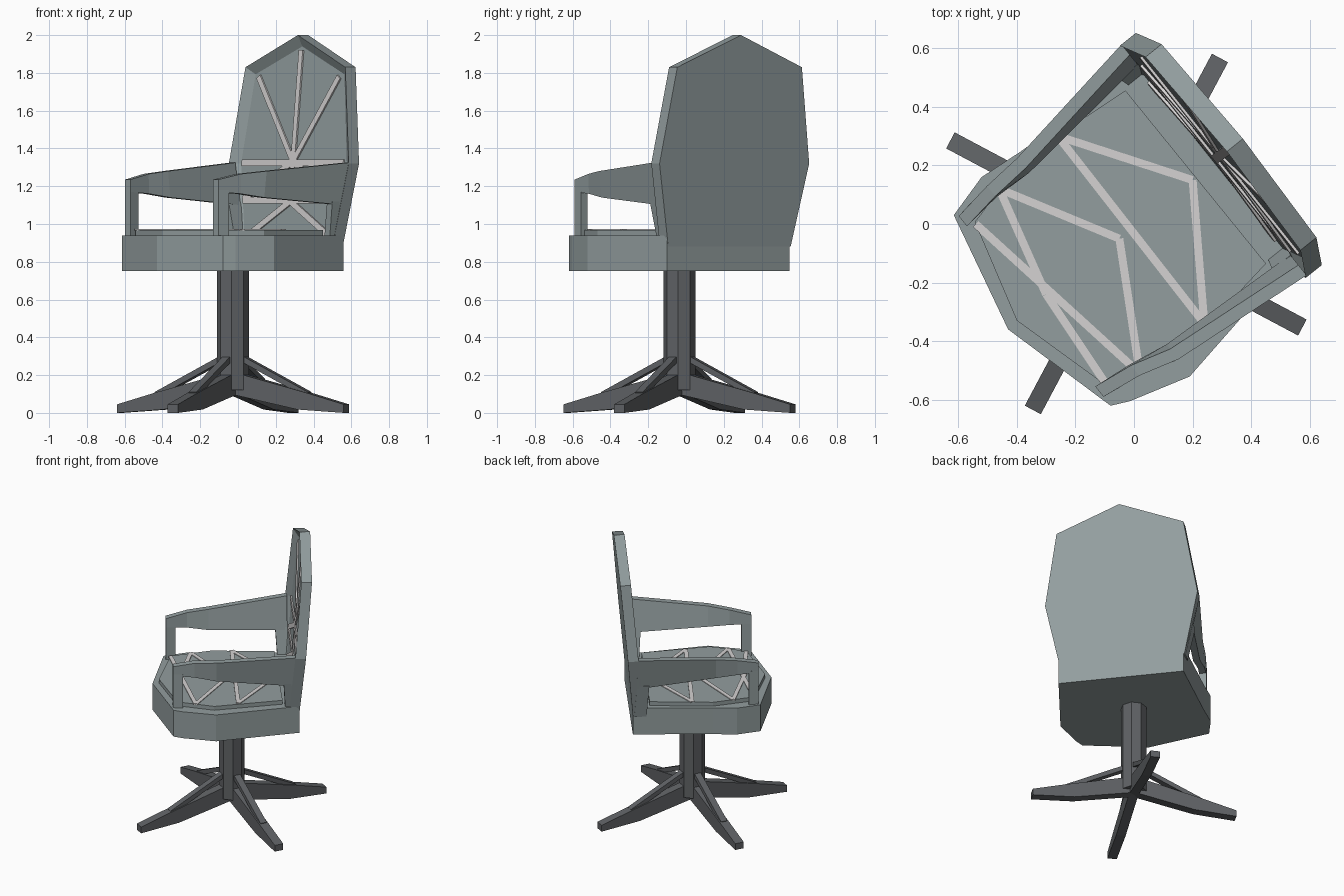
import bpy, bmesh, math
from mathutils import Vector, Matrix

if "Cube" in bpy.data.objects:
    bpy.data.objects.remove(bpy.data.objects["Cube"])

TURN = Matrix.Rotation(math.radians(-51.3), 4, 'Z')   # chair is swivelled; local front is -y


def material(name, rgb):
    m = bpy.data.materials.new(name)
    m.diffuse_color = (*rgb, 1)
    m.use_nodes = True
    m.node_tree.nodes["Principled BSDF"].inputs["Base Color"].default_value = m.diffuse_color
    return m


SHELL = material("grey green", (0.29, 0.34, 0.345))
TRIM = material("light grey", (0.66, 0.645, 0.645))
DARK = material("dark grey", (0.115, 0.122, 0.13))


def finish(name, bm, mat, matrix):
    bmesh.ops.recalc_face_normals(bm, faces=bm.faces)
    bm.transform(matrix)
    me = bpy.data.meshes.new(name)
    bm.to_mesh(me)
    bm.free()
    me.materials.append(mat)
    ob = bpy.data.objects.new(name, me)
    bpy.context.collection.objects.link(ob)
    return ob


def loft_bm(rings):
    bm = bmesh.new()
    vs = [[bm.verts.new(p) for p in r] for r in rings]
    n = len(vs[0])
    for a, b in zip(vs, vs[1:]):
        for i in range(n):
            bm.faces.new((a[i], a[(i + 1) % n], b[(i + 1) % n], b[i]))
    bm.faces.new(vs[0])
    bm.faces.new(vs[-1])
    return bm


def loft(name, rings, mat, matrix=TURN):
    return finish(name, loft_bm(rings), mat, matrix)


def bar(name, p, q, normal, width, depth, mat, matrix):
    """Rectangular strip from p to q, its outer face lying on the p-q line."""
    p, q, n = Vector(p), Vector(q), Vector(normal).normalized()
    side = (q - p).cross(n).normalized() * width / 2
    rings = [[c - side, c + side, c + side - n * depth, c - side - n * depth] for c in (p, q)]
    return loft(name, rings, mat, matrix)


# Seat block
seat = [(0.434, -0.45), (0.463, -0.389), (0.525, -0.177), (0.428, 0.374),
        (-0.404, 0.374), (-0.435, -0.15), (-0.45, -0.306), (-0.408, -0.461), (0.012, -0.56)]
loft("seat", [[(x, y, z) for x, y in seat] for z in (0.75, 0.94)], SHELL)

# Raised cushion
pad = [(0.367, -0.42), (0.452, -0.185), (0.387, 0.267), (-0.374, 0.262),
       (-0.41, -0.15), (-0.345, -0.42), (0.007, -0.518)]
loft("cushion", [[(x, y, z) for x, y in pad] for z in (0.93, 0.968)], SHELL)

# Cushion lattice strips, laid out in the turned frame
A, B, C, D, E, F = (-0.26, 0.30), (0.24, -0.34), (0.20, 0.15), (-0.46, 0.12), (-0.05, -0.05), (0.02, -0.51)
G, H, J = (-0.30, -0.24), (-0.10, -0.54), (-0.54, 0.0)
for p, q in [(A, B), (A, C), (C, B), (D, E), (E, F), (J, F), (D, G), (G, H)]:
    bar("cushion_strip", (*p, 0.973), (*q, 0.973), (0, 0, 1), 0.027, 0.008, TRIM, Matrix())


# Backrest: leaning slab with a recessed front panel
def rear(z):
    return 0.374 + 0.0875 * (z - 0.88)


outline = [(0.42, 0.88), (0.51, 1.32), (0.425, 1.83), (0.005, 2.0),
           (-0.42, 1.83), (-0.505, 1.32), (-0.41, 0.88)]
bm = loft_bm([[(x, rear(z) - t, z) for x, z in outline] for t in (0.07, 0)])
bmesh.ops.recalc_face_normals(bm, faces=bm.faces)
front = [f for f in bm.faces if f.normal.y < -0.9]
bmesh.ops.inset_region(bm, faces=front, thickness=0.06, depth=0)
bmesh.ops.translate(bm, verts=front[0].verts, vec=(0, 0.035, 0))
finish("backrest", bm, SHELL, TURN)

# Backrest lattice strips fanning from two hubs
hi, lo = (0, 1.33), (0, 1.12)
fan = [(hi, (0.005, 1.92)), (hi, (-0.34, 1.78)), (hi, (0.34, 1.78)), ((-0.43, 1.325), (0.43, 1.325)),
       (hi, lo), (hi, (0.40, 1.13)), (hi, (-0.40, 1.13)), ((-0.40, 1.125), (0.40, 1.125)),
       (lo, (0.34, 0.94)), (lo, (-0.34, 0.94))]
for (x1, z1), (x2, z2) in fan:
    bar("back_strip", (x1, rear(z1) - 0.044, z1), (x2, rear(z2) - 0.044, z2),
        (0, -1, 0.0875), 0.034, 0.012, TRIM, TURN)

# Armrests with front posts: stations are y, outer x at top, outer x at bottom, top z, bottom z
for side, mid in ((1, 0.455), (-1, 0.425)):
    stations = [(-0.45, 0.395, 0.395, 1.235, 1.17), (-0.31, 0.415, 0.41, 1.265, 1.16),
                (-0.17, mid, mid - 0.02, 1.28, 1.14), (0.35, 0.505, 0.46, 1.325, 1.10)]
    w = 0.045
    rings = [[(side * xt, y, zt), (side * (xt - w), y, zt),
              (side * (xb - w), y, zb), (side * xb, y, zb)] for y, xt, xb, zt, zb in stations]
    loft("armrest", rings, SHELL)
    post = [(0.35, -0.45), (0.395, -0.45), (0.405, -0.385), (0.36, -0.385)]
    loft("arm_post", [[(side * x, y, z) for x, y in post] for z in (0.93, 1.18)], SHELL)
    # rear upright linking arm and seat along the backrest edge
    rings = [[(side * (x - w), y, z), (side * x, y, z), (side * x, y + 0.08, z), (side * (x - w), y + 0.08, z)]
             for x, y, z in ((0.415, 0.285, 0.88), (0.462, 0.27, 1.12))]
    loft("arm_rear_post", rings, SHELL)

# Pedestal column
BASE = Matrix.Translation((-0.026, -0.034, 0)) @ Matrix.Rotation(math.radians(62), 4, 'Z')
octagon = [(0.085 * math.cos(a), 0.085 * math.sin(a)) for a in (math.radians(22.5 + 45 * i) for i in range(8))]
loft("column", [[(x, y, z) for x, y in octagon] for z in (0.12, 0.76)], DARK, BASE)

# Four legs, each with a diagonal brace
profile = [(0, 0.10), (0.40, 0.018), (0.68, 0), (0.68, 0.045), (0.46, 0.105), (0, 0.22)]
for k in range(4):
    m = BASE @ Matrix.Rotation(math.pi / 2 * k, 4, 'Z')
    loft("leg", [[(r, y, z) for r, z in profile] for y in (-0.031, 0.031)], DARK, m)
    bar("leg_brace", (0.06, 0, 0.305), (0.46, 0, 0.11), (0.44, 0, 0.9), 0.045, 0.03, DARK, m)
